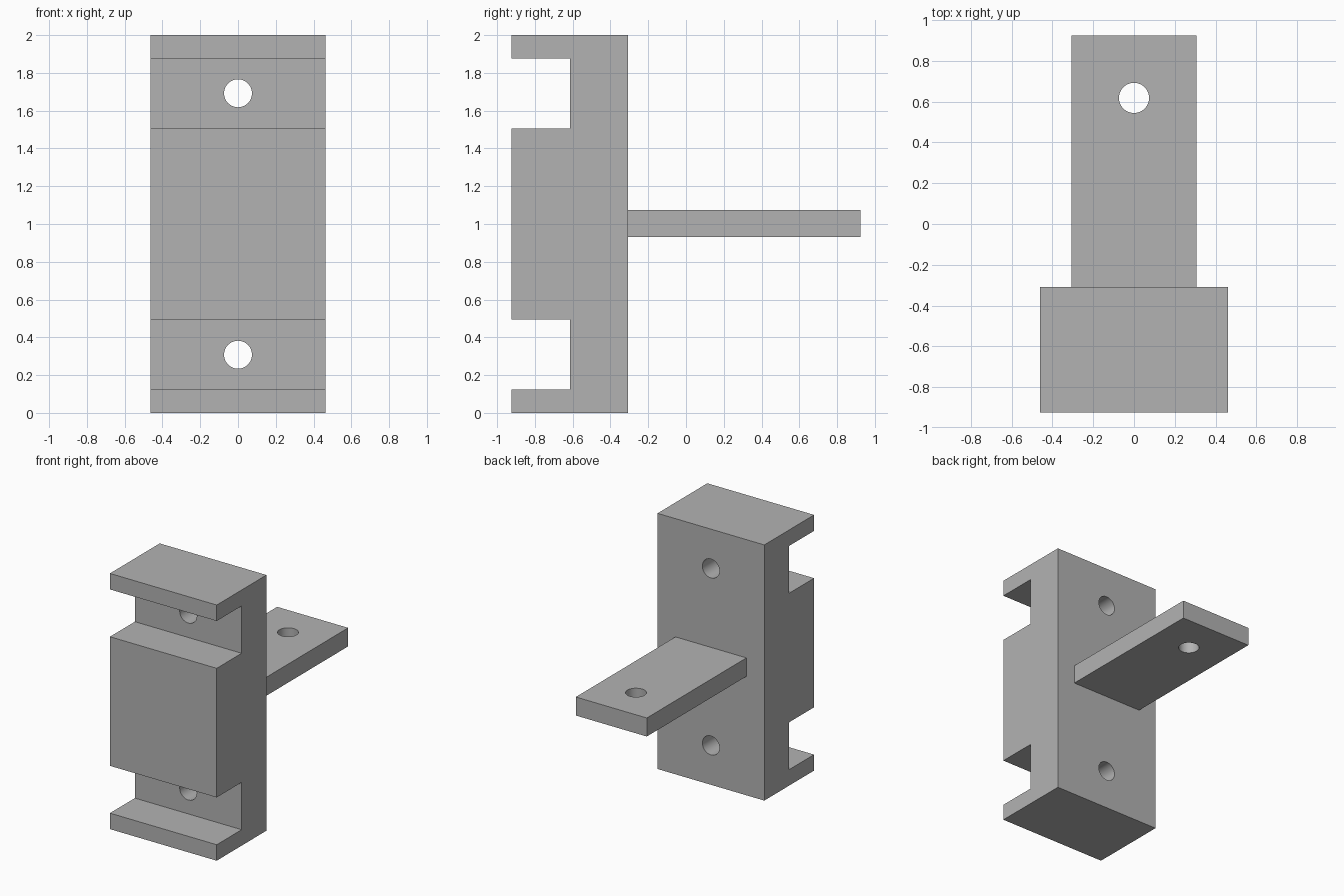
import bpy
import bmesh
from math import pi
from mathutils import Matrix

cube = bpy.data.objects.get("Cube")
if cube:
    bpy.data.objects.remove(cube)

# One plain grey for the whole bracket
grey = bpy.data.materials.new("plain grey")
grey.use_nodes = True
grey.diffuse_color = (0.45, 0.45, 0.45, 1)
grey.node_tree.nodes["Principled BSDF"].inputs["Base Color"].default_value = (0.45, 0.45, 0.45, 1)

HALF_WIDTH, FRONT, SLOT_BACK, BACK = 0.462, -0.923, -0.615, -0.308
TAB_HALF, TAB_END, HOLE_R = 0.307, 0.923, 0.074


def add_object(name, bm):
    bmesh.ops.recalc_face_normals(bm, faces=bm.faces)
    mesh = bpy.data.meshes.new(name)
    bm.to_mesh(mesh)
    bm.free()
    mesh.materials.append(grey)
    obj = bpy.data.objects.new(name, mesh)
    bpy.context.collection.objects.link(obj)
    return obj


def extrude_x(name, profile, half):
    """Sweep a (y, z) outline across the width."""
    bm = bmesh.new()
    face = bm.faces.new([bm.verts.new((-half, y, z)) for y, z in profile])
    swept = bmesh.ops.extrude_face_region(bm, geom=[face])["geom"]
    verts = [v for v in swept if isinstance(v, bmesh.types.BMVert)]
    bmesh.ops.translate(bm, verts=verts, vec=(2 * half, 0, 0))
    return add_object(name, bm)


def drill(obj, location, axis_rotation):
    """Cut a round hole with a hidden cylinder."""
    bm = bmesh.new()
    matrix = Matrix.Translation(location) @ Matrix.Rotation(axis_rotation, 4, 'X')
    bmesh.ops.create_cone(bm, cap_ends=True, segments=48, radius1=HOLE_R,
                          radius2=HOLE_R, depth=0.8, matrix=matrix)
    cutter = add_object(obj.name + "_hole_cutter", bm)
    cutter.hide_render = True
    cutter.hide_set(True)
    cutter.display_type = 'WIRE'
    mod = obj.modifiers.new("hole", 'BOOLEAN')
    mod.operation = 'DIFFERENCE'
    mod.solver = 'EXACT'
    mod.object = cutter
    bpy.context.view_layer.objects.active = obj
    bpy.ops.object.modifier_apply(modifier=mod.name)
    bpy.data.objects.remove(cutter)


# Body block with two slots across the front, mirrored about mid height
lower = [(BACK, 0), (FRONT, 0), (FRONT, 0.125), (SLOT_BACK, 0.125),
         (SLOT_BACK, 0.495), (FRONT, 0.495)]
upper = [(y, 2 - z) for y, z in reversed(lower)]
body = extrude_x("body_block", lower + upper, HALF_WIDTH)
for z in (0.308, 1.692):
    drill(body, (0, -0.45, z), pi / 2)

# Flat tab standing out from the back
tab = extrude_x("rear_tab", [(BACK, 0.93), (TAB_END, 0.93), (TAB_END, 1.075),
                             (BACK, 1.075)], TAB_HALF)
drill(tab, (0, 0.618, 1), 0)

# Smooth hole walls, crisp block edges
for obj in (body, tab):
    bpy.ops.object.select_all(action='DESELECT')
    obj.select_set(True)
    bpy.context.view_layer.objects.active = obj
    bpy.ops.object.shade_smooth_by_angle(angle=pi / 6)
